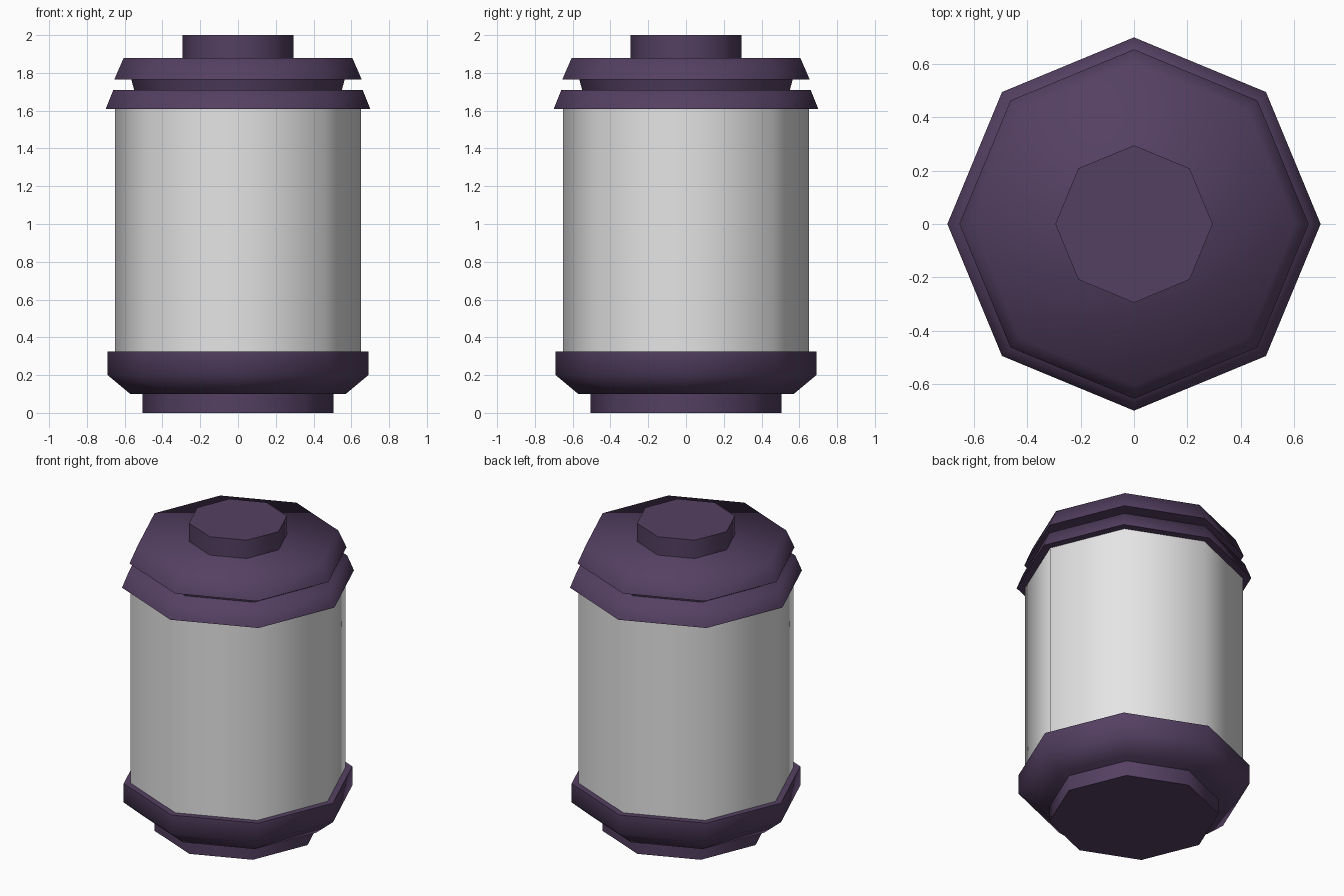
import bpy, bmesh, math

if "Cube" in bpy.data.objects:
    bpy.data.objects.remove(bpy.data.objects["Cube"])

SIDES = 8


def material(name, color):
    m = bpy.data.materials.new(name)
    m.diffuse_color = (*color, 1.0)
    m.use_nodes = True
    m.node_tree.nodes["Principled BSDF"].inputs["Base Color"].default_value = m.diffuse_color
    return m


purple = material("dark purple", (0.089, 0.051, 0.122))
grey = material("light grey", (0.78, 0.78, 0.78))


def lathe(name, profile, mat, sharp_angle=70):
    """Octagonal solid turned from (radius, z) points, bottom to top."""
    bm = bmesh.new()
    rings = []
    for r, z in profile:
        rings.append([bm.verts.new((r * math.cos(2 * math.pi * i / SIDES),
                                    r * math.sin(2 * math.pi * i / SIDES), z))
                      for i in range(SIDES)])
    for low, high in zip(rings, rings[1:]):
        for i in range(SIDES):
            j = (i + 1) % SIDES
            bm.faces.new((low[i], low[j], high[j], high[i]))
    bm.faces.new(rings[0][::-1])
    bm.faces.new(rings[-1])
    bm.normal_update()
    # smooth sides, crisp rims
    for f in bm.faces:
        f.smooth = True
    for e in bm.edges:
        e.smooth = e.calc_face_angle() < math.radians(sharp_angle)
    mesh = bpy.data.meshes.new(name)
    bm.to_mesh(mesh)
    bm.free()
    mesh.materials.append(mat)
    obj = bpy.data.objects.new(name, mesh)
    bpy.context.collection.objects.link(obj)
    return obj


# base: foot and flared ring
lathe("foot", [(0.505, 0.0), (0.505, 0.1)], purple)
lathe("base_ring", [(0.57, 0.1), (0.69, 0.2), (0.69, 0.325)], purple)

# canister wall
lathe("body", [(0.65, 0.325), (0.65, 1.61)], grey)

# lid: lower rim, recessed neck, upper rim and knob
lathe("lower_rim", [(0.70, 1.61), (0.66, 1.71)], purple)
lathe("neck", [(0.55, 1.71), (0.565, 1.765)], purple)
lathe("upper_rim", [(0.655, 1.765), (0.605, 1.88)], purple)
lathe("knob", [(0.295, 1.88), (0.295, 2.0)], purple)
